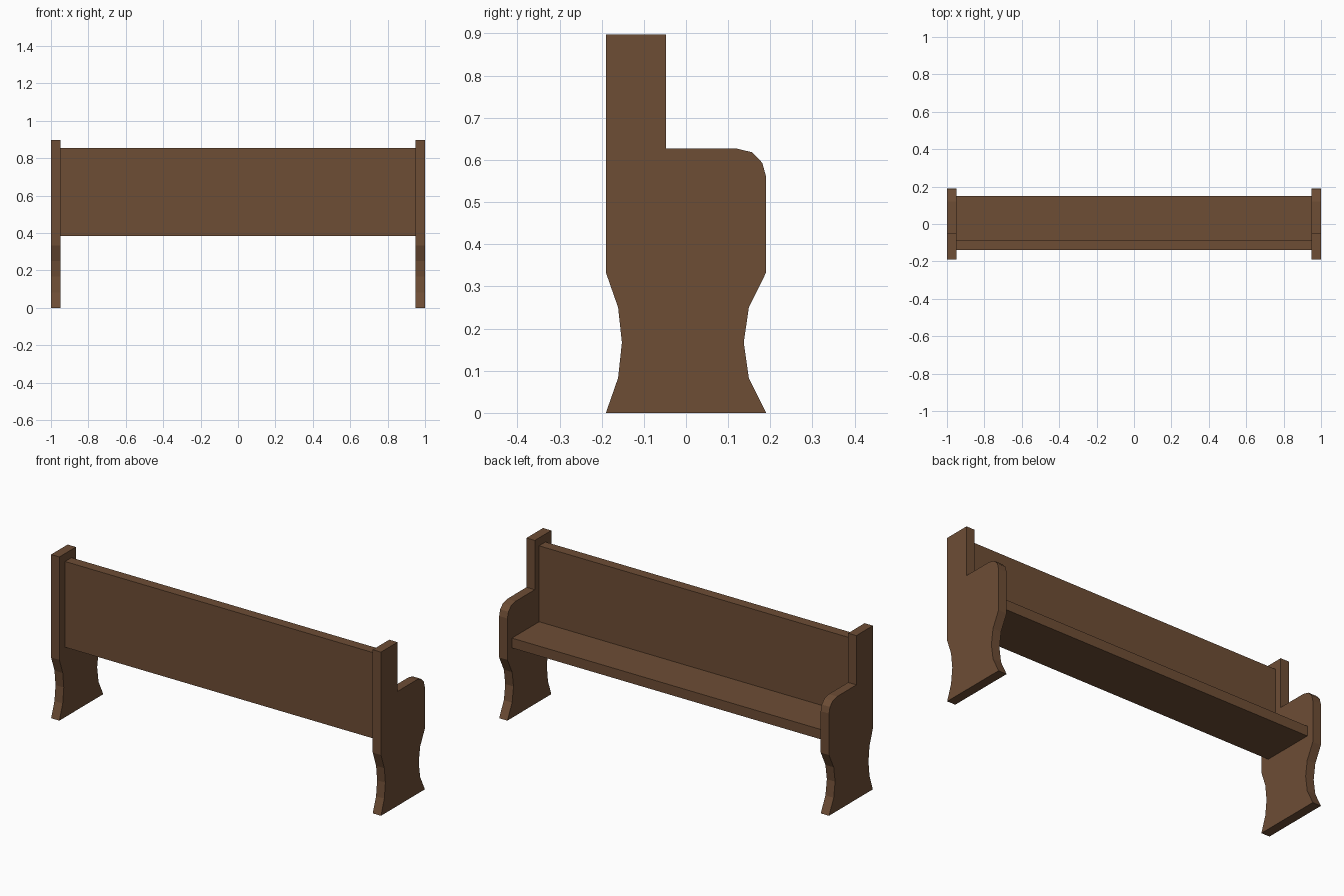
import bpy, bmesh

if "Cube" in bpy.data.objects:
    bpy.data.objects.remove(bpy.data.objects["Cube"])

wood = bpy.data.materials.new("brown wood")
wood.diffuse_color = (0.155, 0.075, 0.036, 1)
wood.use_nodes = True
wood.node_tree.nodes["Principled BSDF"].inputs["Base Color"].default_value = wood.diffuse_color


def extrude_profile(name, profile, x0, x1):
    """Solid made by sweeping a (y, z) profile from x0 to x1."""
    bm = bmesh.new()
    face = bm.faces.new([bm.verts.new((x0, y, z)) for y, z in profile])
    ext = bmesh.ops.extrude_face_region(bm, geom=[face])
    verts = [v for v in ext["geom"] if isinstance(v, bmesh.types.BMVert)]
    bmesh.ops.translate(bm, verts=verts, vec=(x1 - x0, 0, 0))
    bmesh.ops.recalc_face_normals(bm, faces=bm.faces)
    mesh = bpy.data.meshes.new(name)
    bm.to_mesh(mesh)
    bm.free()
    mesh.materials.append(wood)
    obj = bpy.data.objects.new(name, mesh)
    bpy.context.collection.objects.link(obj)
    return obj


# End panels: waisted foot, rounded armrest, tall back post
end_profile = [
    (-0.19, 0), (0.19, 0), (0.149, 0.083), (0.137, 0.167), (0.149, 0.25),
    (0.19, 0.333), (0.19, 0.56), (0.181, 0.593), (0.157, 0.618),
    (0.12, 0.627), (-0.047, 0.627), (-0.047, 0.897), (-0.19, 0.897),
    (-0.19, 0.333), (-0.161, 0.25), (-0.152, 0.167), (-0.161, 0.083),
]
for side, s in (("left", -1), ("right", 1)):
    extrude_profile(side + "_end_panel", end_profile, s * 0.95, s * 1.0)

# Seat plank and backrest, one L-shaped section between the ends
seat_profile = [
    (-0.14, 0.383), (0.15, 0.383), (0.15, 0.437),
    (-0.085, 0.437), (-0.085, 0.853), (-0.14, 0.853),
]
extrude_profile("seat_and_backrest", seat_profile, -0.95, 0.95)
